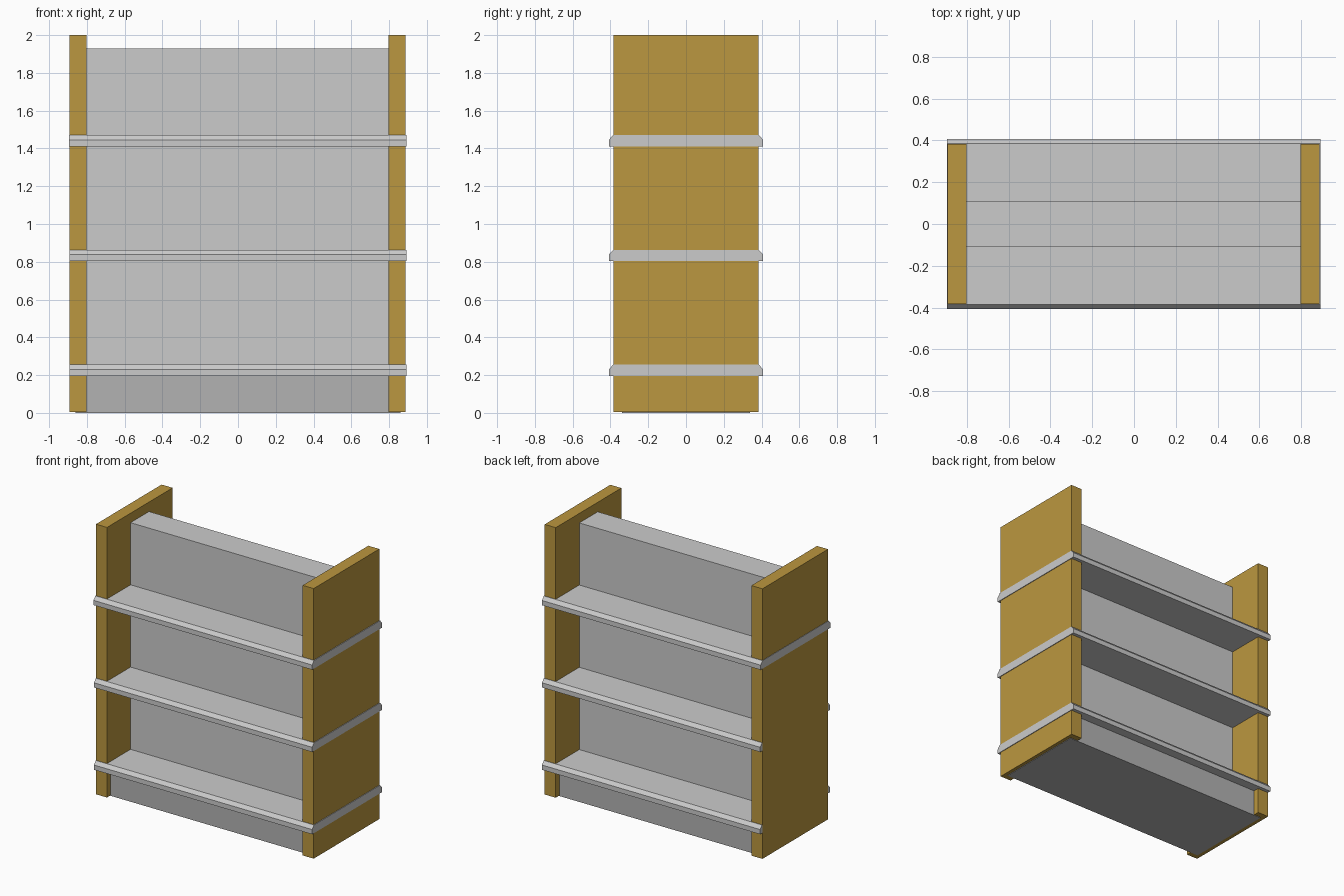
import bpy

if "Cube" in bpy.data.objects:
    bpy.data.objects.remove(bpy.data.objects["Cube"])


def material(name, color):
    mat = bpy.data.materials.new(name)
    mat.diffuse_color = (*color, 1)
    mat.use_nodes = True
    mat.node_tree.nodes["Principled BSDF"].inputs["Base Color"].default_value = mat.diffuse_color
    return mat


def extrude_x(name, profile, x0, x1, mat=None):
    """Extrude a closed (y, z) profile along x."""
    n = len(profile)
    verts = [(x, y, z) for x in (x0, x1) for y, z in profile]
    faces = [tuple(reversed(range(n))), tuple(range(n, 2 * n))]
    faces += [(i, (i + 1) % n, n + (i + 1) % n, n + i) for i in range(n)]
    mesh = bpy.data.meshes.new(name)
    mesh.from_pydata(verts, [], faces)
    obj = bpy.data.objects.new(name, mesh)
    bpy.context.collection.objects.link(obj)
    if mat:
        mesh.materials.append(mat)
    return obj


def box(name, x0, x1, y, z0, z1, mat=None):
    return extrude_x(name, [(-y, z0), (y, z0), (y, z1), (-y, z1)], x0, x1, mat)


wood = material("wood", (0.50, 0.31, 0.05))
dark = material("dark_grey", (0.45, 0.45, 0.45))

# Wooden end panels
box("left_end_panel", -0.893, -0.803, 0.383, 0.004, 2.0, wood)
box("right_end_panel", 0.797, 0.887, 0.383, 0.004, 2.0, wood)

# Central divider, shared by the front and back shelves
box("divider", -0.81, 0.805, 0.108, 0.1, 1.93)

# Recessed plinth
box("plinth", -0.86, 0.86, 0.34, 0.0, 0.21, dark)

# Shelves running through the panels, with bevelled front and back lips;
# the top one also stands slightly proud of the left panel
for label, z, left in (("lower", 0.195, -0.892),
                       ("middle", 0.803, -0.892),
                       ("upper", 1.411, -0.896)):
    profile = [(-0.408, z), (0.408, z), (0.408, z + 0.035),
               (0.386, z + 0.06), (-0.386, z + 0.06), (-0.408, z + 0.035)]
    extrude_x(label + "_shelf", profile, left, 0.892)
